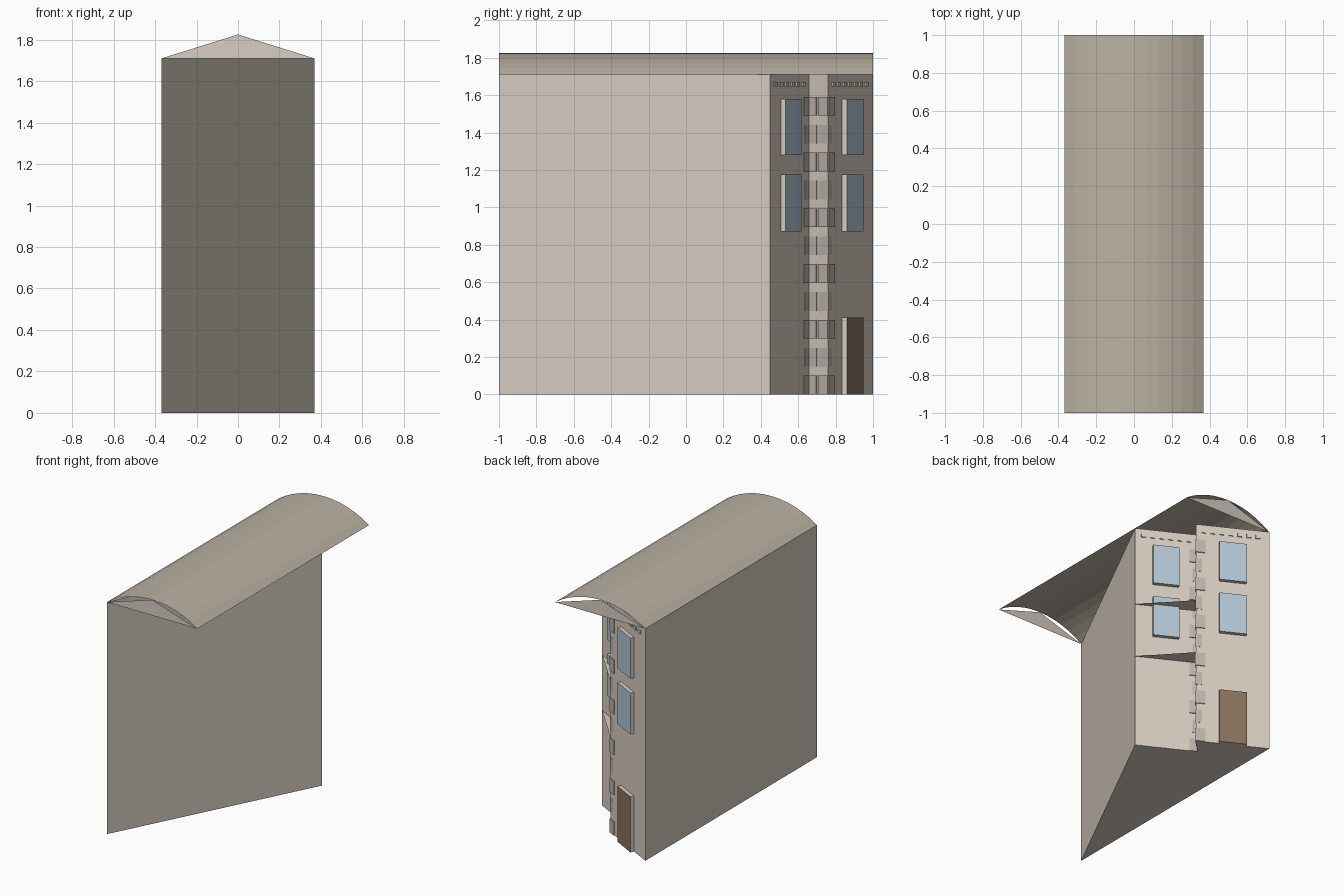
import bpy, bmesh, math
from mathutils import Vector

if "Cube" in bpy.data.objects:
    bpy.data.objects.remove(bpy.data.objects["Cube"])


def material(name, rgb):
    m = bpy.data.materials.new(name)
    m.diffuse_color = (*rgb, 1)
    m.use_nodes = True
    m.node_tree.nodes["Principled BSDF"].inputs["Base Color"].default_value = m.diffuse_color
    return m


STONE = material("stone", (0.69, 0.62, 0.54))
QUOIN = material("quoin_stone", (0.52, 0.47, 0.42))
ROOF = material("roof_sheet", (0.50, 0.45, 0.37))
GLASS = material("glass", (0.45, 0.58, 0.68))
WOOD = material("door_wood", (0.25, 0.17, 0.11))

# Footprint corners: wedge with a stepped street facade
A, B, C, D, E = [Vector((x, y, 0)) for x, y in
                 [(-.368, -1), (.368, .45), (-.025, .657), (.085, .76), (-.368, 1)]]
EAVE, RIDGE = 1.71, 1.825


def make(name, bm, *mats):
    me = bpy.data.meshes.new(name)
    bm.to_mesh(me)
    bm.free()
    for m in mats:
        me.materials.append(m)
    ob = bpy.data.objects.new(name, me)
    bpy.context.collection.objects.link(ob)
    return ob


def face(bm, pts):
    return bm.faces.new([bm.verts.new(p) for p in pts])


def prism(bm, pts, vec):
    """Closed prism: polygon pts extruded along vec; returns the end cap."""
    f = face(bm, pts)
    geom = bmesh.ops.extrude_face_region(bm, geom=[f], use_keep_orig=True)["geom"]
    bmesh.ops.translate(bm, vec=vec, verts=[g for g in geom if isinstance(g, bmesh.types.BMVert)])
    return [g for g in geom if isinstance(g, bmesh.types.BMFace)][0]


def wall_box(bm, P, Q, y0, y1, z0, z1, depth):
    """Box standing off wall P-Q between two y positions; outer face gets slot 1."""
    pt = lambda y, z: P.lerp(Q, (y - P.y) / (Q.y - P.y)) + Vector((0, 0, z))
    d = (Q - P).normalized()
    n = Vector((d.y, -d.x, 0))
    cap = prism(bm, [pt(y0, z0), pt(y1, z0), pt(y1, z1), pt(y0, z1)], n * depth)
    cap.material_index = 1


def finish(name, bm, *mats):
    bmesh.ops.recalc_face_normals(bm, faces=bm.faces)
    return make(name, bm, *mats)


# House body
bm = bmesh.new()
prism(bm, [A, B, C, D, E], Vector((0, 0, EAVE)))
finish("house_body", bm, STONE)

# Arched roof sheet, open at the ends
W = .368
sag = RIDGE - EAVE
R = (W * W + sag * sag) / (2 * sag)
half = math.asin(W / R)
N = 12
bm = bmesh.new()
rows = []
for i in range(N + 1):
    a = -half + 2 * half * i / N
    x, z = R * math.sin(a), RIDGE - R + R * math.cos(a)
    rows.append([bm.verts.new((x, y, z)) for y in (-1, 1)])
for p, q in zip(rows, rows[1:]):
    bm.faces.new([p[0], q[0], q[1], p[1]])
make("arched_roof", bm, ROOF)

# Gable triangles under each end of the arch
bm = bmesh.new()
for y in (-1, 1):
    face(bm, [(W * y * -1, y, EAVE), (W * -y * -1, y, EAVE), (0, y, RIDGE)][::-1])
make("gables", bm, STONE)

# Windows and door
bm = bmesh.new()
for z0, z1 in ((1.28, 1.58), (.87, 1.175)):
    wall_box(bm, B, C, .507, .592, z0, z1, .028)
    wall_box(bm, D, E, .835, .924, z0, z1, .028)
finish("windows", bm, STONE, GLASS)
bm = bmesh.new()
wall_box(bm, D, E, .835, .924, 0, .41, .028)
finish("door", bm, STONE, WOOD)

# Quoins at the facade step: alternating long proud and short shallow blocks
bm = bmesh.new()
for i in range(11):
    z = i * .149
    long = i % 2 == 0
    w, d = (.03, .006) if long else (.02, .002)
    wall_box(bm, B, C, C.y - w, C.y, z, z + .1, d)
    wall_box(bm, D, E, D.y, D.y + w, z, z + .1, d)
    wall_box(bm, C, D, C.y, .70, z, z + .1, d)
    wall_box(bm, C, D, .71, D.y, z, z + .1, d)
finish("quoins", bm, QUOIN, QUOIN)

# Cornice dentils
bm = bmesh.new()
for P, Q, start, count in ((B, C, .470, 6), (D, E, .778, 7)):
    for i in range(count):
        y = start + i * .0295
        wall_box(bm, P, Q, y, y + .015, 1.645, 1.67, .008)
finish("dentils", bm, STONE, STONE)

# Thin triangular balcony plates filling the step
bm = bmesh.new()
for z in (.70, 1.11):
    up = Vector((0, 0, z))
    face(bm, [B + up, D + up, C + up])
make("balconies", bm, STONE)
